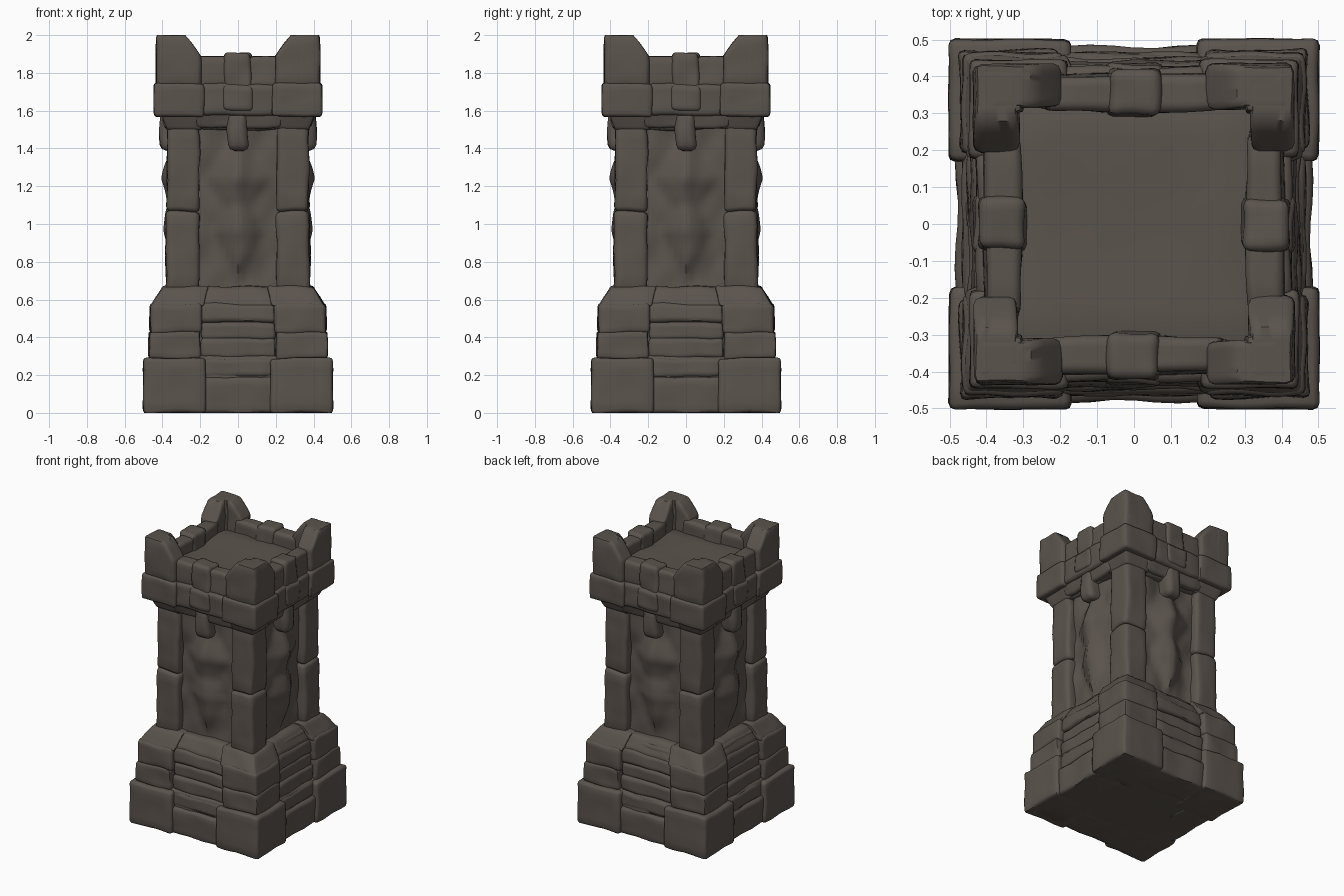
import bpy, bmesh, math
from mathutils import Vector, noise

old = bpy.data.objects.get("Cube")
if old:
    bpy.data.objects.remove(old)

STONE = (0.105, 0.088, 0.074, 1)
stone_mat = bpy.data.materials.new("dark_stone")
stone_mat.use_nodes = True
stone_mat.diffuse_color = STONE
bsdf = stone_mat.node_tree.nodes["Principled BSDF"]
bsdf.inputs["Base Color"].default_value = STONE
bsdf.inputs["Roughness"].default_value = 0.9

CUTS = 7
RING = 1 - 2 / (CUTS + 1)


def place(name, bm, copies):
    """Turn a bmesh into objects repeated around the tower axis."""
    bmesh.ops.recalc_face_normals(bm, faces=bm.faces)
    mesh = bpy.data.meshes.new(name)
    bm.to_mesh(mesh)
    bm.free()
    mesh.materials.append(stone_mat)
    for p in mesh.polygons:
        p.use_smooth = True
    mesh.set_sharp_from_angle(angle=math.radians(50))
    for i in range(copies):
        ob = bpy.data.objects.new(f"{name}_{i + 1}" if copies > 1 else name, mesh)
        ob.rotation_euler.z = i * math.pi / 2
        bpy.context.collection.objects.link(ob)


def roughen(bm, amount):
    """Hewn surface: broad chips, kept inside the overall height."""
    for v in bm.verts:
        p = v.co.copy()
        v.co += noise.noise_vector(p * 8) * amount
        v.co.z = min(max(v.co.z, 0), 2)


def stone(name, lo, hi, r=0.02, top=1.0, rough=0.011, copies=4, shape=None):
    """Rounded block between two corners; top scales its upper end to the axis."""
    lo, hi = Vector(lo), Vector(hi)
    mid, half = (lo + hi) / 2, (hi - lo) / 2
    r = min(r, min(half) * 0.8)
    bm = bmesh.new()
    bmesh.ops.create_cube(bm, size=2)
    bmesh.ops.subdivide_edges(bm, edges=bm.edges[:], cuts=CUTS, use_grid_fill=True)
    for v in bm.verts:
        inner, d = Vector(), Vector()
        for a in range(3):
            u, core = v.co[a], half[a] - r
            inner[a] = max(-1, min(1, u / RING)) * core
            d[a] = math.copysign(r, u) if abs(u) > 0.99 else 0
        v.co = mid + inner + d.normalized() * r
        k = 1 + (top - 1) * (v.co.z - lo.z) / (hi.z - lo.z)
        v.co.x *= k
        v.co.y *= k
        if shape:
            shape(v.co)
    roughen(bm, rough)
    place(name, bm, copies)


def corner(name, a, b, z0, z1, **kw):
    stone(name, (a, a, z0), (b, b, z1), **kw)


def side(name, w, depth, z0, z1, inner=0.25, **kw):
    stone(name, (-w, -depth, z0), (w, -inner, z1), **kw)


# Solid cores
stone("base_core", (-.46, -.46, 0), (.46, .46, .3), copies=1)
stone("step_core", (-.40, -.40, .25), (.40, .40, .64), copies=1)
stone("shaft_core", (-.31, -.31, .55), (.31, .31, 1.6), copies=1)
stone("roof_floor", (-.36, -.36, 1.5), (.36, .36, 1.8), copies=1, rough=.016)

# Stepped base
corner("base_corner", .17, .50, 0, .29, r=.018, rough=.009)
side("base_lower_slab", .2, .48, 0, .19)
side("base_upper_slab", .2, .465, .19, .285)
corner("step_corner_lower", .20, .47, .285, .43, r=.015)
corner("step_corner_upper", .19, .465, .42, .58, r=.018)
corner("step_corner_slope", .18, .462, .565, .67, r=.012, top=.85)
side("step_lower_slab", .2, .45, .285, .40)
side("step_middle_slab", .2, .435, .39, .48)
side("step_upper_slab", .2, .445, .48, .58, top=.97)
side("step_top_slab", .2, .43, .57, .67, top=.88)

# Corner pillars of two stones each
corner("pillar_lower_stone", .205, .378, .65, 1.07, r=.022)
corner("pillar_upper_stone", .205, .375, 1.07, 1.53, r=.022)


# Recessed wall panel with a chipped, hanging bulge
def panel():
    bm = bmesh.new()
    bmesh.ops.create_grid(bm, x_segments=16, y_segments=34, size=1)
    for v in bm.verts:
        x, z = v.co.x * .23, 1.1 + v.co.y * .46
        upper = max(0, 1 - abs(x) / .17 - abs(z - 1.24) / .26)
        lower = max(0, 1 - abs(x) / .13 - abs(z - .96) / .28)
        chips = noise.noise(Vector((x * 9, 3, z * 6))) * .022
        v.co = (x, -.325 - .075 * max(upper, lower) ** .7 - chips, z)
    place("wall_panel", bm, 4)


panel()

# Flaring cornice with a bracket under it
corner("cornice_flare", .19, .375, 1.50, 1.59, r=.01, top=1.1, rough=.005)
side("cornice_band", .22, .385, 1.51, 1.60, r=.012, top=1.06)
side("bracket", .055, .41, 1.39, 1.60, r=.03)
corner("cornice_corner", .18, .445, 1.57, 1.745, r=.016, rough=.008)
side("cornice_slab", .2, .425, 1.575, 1.74)
side("cornice_centre", .08, .435, 1.60, 1.73)

# Parapet wall and its middle block
side("parapet", .24, .405, 1.72, 1.885, inner=.305)
side("parapet_block", .07, .42, 1.70, 1.905, inner=.295)


# Raised corners: two arms that slope down away from the corner
def slope(co):
    if co.z > 1.8:
        drop = max(0, min(1, (.285 - min(co.x, co.y)) / .085))
        co.z -= .1 * drop * (co.z - 1.8) / .2


corner("merlon_core", .30, .43, 1.73, 2.0, r=.02, rough=.009)
stone("merlon_arm_along_x", (.195, .315, 1.73), (.433, .433, 2.005), r=.02, rough=.009, shape=slope)
stone("merlon_arm_along_y", (.315, .195, 1.73), (.433, .433, 2.005), r=.02, rough=.009, shape=slope)
